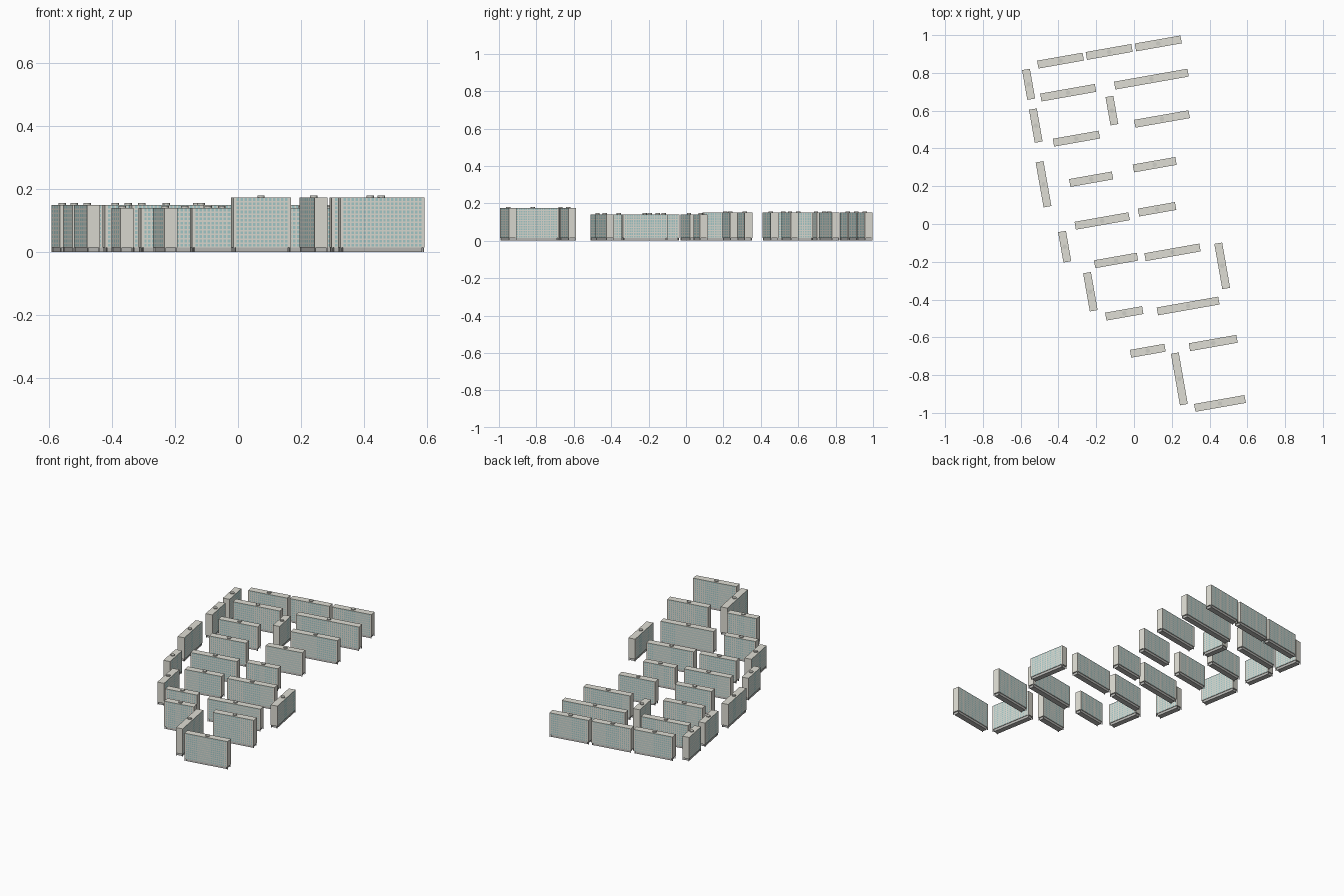
import bpy, bmesh, math
from mathutils import Matrix

if "Cube" in bpy.data.objects:
    bpy.data.objects.remove(bpy.data.objects["Cube"])

ANGLE = math.radians(10)
DEPTH = 0.042
BASE = 0.015      # height of the ground floor
BAY = 0.0127
MARGIN = 0.008    # blank strip at each facade end


def material(name, rgb):
    m = bpy.data.materials.new(name)
    m.diffuse_color = (*rgb, 1)
    m.use_nodes = True
    m.node_tree.nodes["Principled BSDF"].inputs["Base Color"].default_value = m.diffuse_color
    return m


MATS = [material("concrete", (0.74, 0.73, 0.66)),
        material("window_glass", (0.38, 0.60, 0.60)),
        material("ground_floor_grey", (0.50, 0.50, 0.48)),
        material("roof_plant_grey", (0.62, 0.62, 0.57))]


def box(bm, size, centre, mat):
    mtx = Matrix.Translation(centre) @ Matrix.Diagonal((*size, 1))
    verts = bmesh.ops.create_cube(bm, size=1, matrix=mtx)["verts"]
    for f in {f for v in verts for f in v.link_faces}:
        f.material_index = mat


def finish(bm, name, loc, rot):
    me = bpy.data.meshes.new(name)
    bm.to_mesh(me)
    bm.free()
    for m in MATS:
        me.materials.append(m)
    ob = bpy.data.objects.new(name, me)
    ob.location = (*loc, 0)
    ob.rotation_euler.z = rot
    bpy.context.collection.objects.link(ob)


def facade(bm, length, height, side):
    # grid of wall cells between blank strips, each cell inset into a window
    inner = length - 2 * MARGIN
    nx = max(4, round(inner / BAY))
    nz = round((height - BASE) / 0.0135)
    xs = ([-length / 2] + [inner * (i / nx - 0.5) for i in range(nx + 1)]
          + [length / 2])
    rows = [[bm.verts.new((side * x, -side * DEPTH / 2,
                           BASE + (height - BASE) * k / nz)) for x in xs]
            for k in range(nz + 1)]
    cells = []
    for k in range(nz):
        for i in range(nx + 2):
            f = bm.faces.new((rows[k][i], rows[k][i + 1],
                              rows[k + 1][i + 1], rows[k + 1][i]))
            if 0 < i < nx + 1:
                cells.append(f)
    bm.normal_update()
    bmesh.ops.inset_individual(bm, faces=cells, thickness=0.0034, depth=0)
    for f in cells:
        f.material_index = 1


def slab_block(tag, cx, cy, length, height, rot):
    # window walls, blank ends, roof and underside
    bm = bmesh.new()
    for side in (1, -1):
        facade(bm, length, height, side)
    x, y = length / 2, DEPTH / 2
    for pts in ([(x, -y, BASE), (x, y, BASE), (x, y, height), (x, -y, height)],
                [(-x, y, BASE), (-x, -y, BASE), (-x, -y, height), (-x, y, height)],
                [(-x, -y, height), (x, -y, height), (x, y, height), (-x, y, height)],
                [(-x, y, BASE), (x, y, BASE), (x, -y, BASE), (-x, -y, BASE)]):
        bm.faces.new([bm.verts.new(p) for p in pts])
    bmesh.ops.remove_doubles(bm, verts=bm.verts, dist=1e-5)
    finish(bm, "block_" + tag, (cx, cy), rot)

    # recessed ground floor with corner columns
    bm = bmesh.new()
    box(bm, (length - 0.016, DEPTH - 0.008, BASE), (0, 0, BASE / 2), 2)
    for sx in (1, -1):
        for sy in (1, -1):
            box(bm, (0.004, 0.004, BASE),
                (sx * (x - 0.003), sy * (y - 0.003), BASE / 2), 2)
    finish(bm, "ground_floor_" + tag, (cx, cy), rot)

    # round rooftop plant room
    bm = bmesh.new()
    cone = bmesh.ops.create_cone(bm, cap_ends=True, segments=12, radius1=0.012,
                                 radius2=0.012, depth=0.006,
                                 matrix=Matrix.Translation((0, 0, height + 0.003)))
    for f in bm.faces:
        f.material_index = 3
    finish(bm, "roof_plant_" + tag, (cx, cy), rot)


# blocks running left-right: x start, x end, centre y, height
ACROSS = [
    (-.513, -.265, .865, .150), (-.256, -.007, .911, .150), (.004, .253, .956, .150),
    (-.497, -.200, .695, .150), (-.106, .290, .767, .150), (.000, .296, .556, .150),
    (-.430, -.180, .452, .150), (-.344, -.110, .237, .150), (-.007, .226, .314, .150),
    (.020, .224, .078, .141), (-.315, -.022, .016, .141), (-.212, .022, -.193, .141),
    (.055, .353, -.150, .141), (-.153, .050, -.473, .141), (.120, .453, -.434, .141),
    (-.022, .168, -.671, .174), (.290, .549, -.630, .174), (.318, .592, -.950, .174),
]
# blocks running front-back: centre x, y start, y end, height
ALONG = [
    (-.558, .657, .822, .150), (-.520, .430, .612, .150), (-.479, .088, .333, .150),
    (-.117, .522, .679, .150), (-.367, -.204, -.036, .141), (-.231, -.463, -.254, .141),
    (.467, -.345, -.098, .141), (.240, -.960, -.680, .174),
]


def length_from_extent(e):
    return (e - DEPTH * math.sin(ANGLE)) / math.cos(ANGLE)


for i, (a, b, cy, h) in enumerate(ACROSS):
    slab_block(f"across_{i + 1}", (a + b) / 2, cy, length_from_extent(b - a), h, ANGLE)
for i, (cx, a, b, h) in enumerate(ALONG):
    slab_block(f"along_{i + 1}", cx, (a + b) / 2, length_from_extent(b - a), h,
               ANGLE + math.pi / 2)
